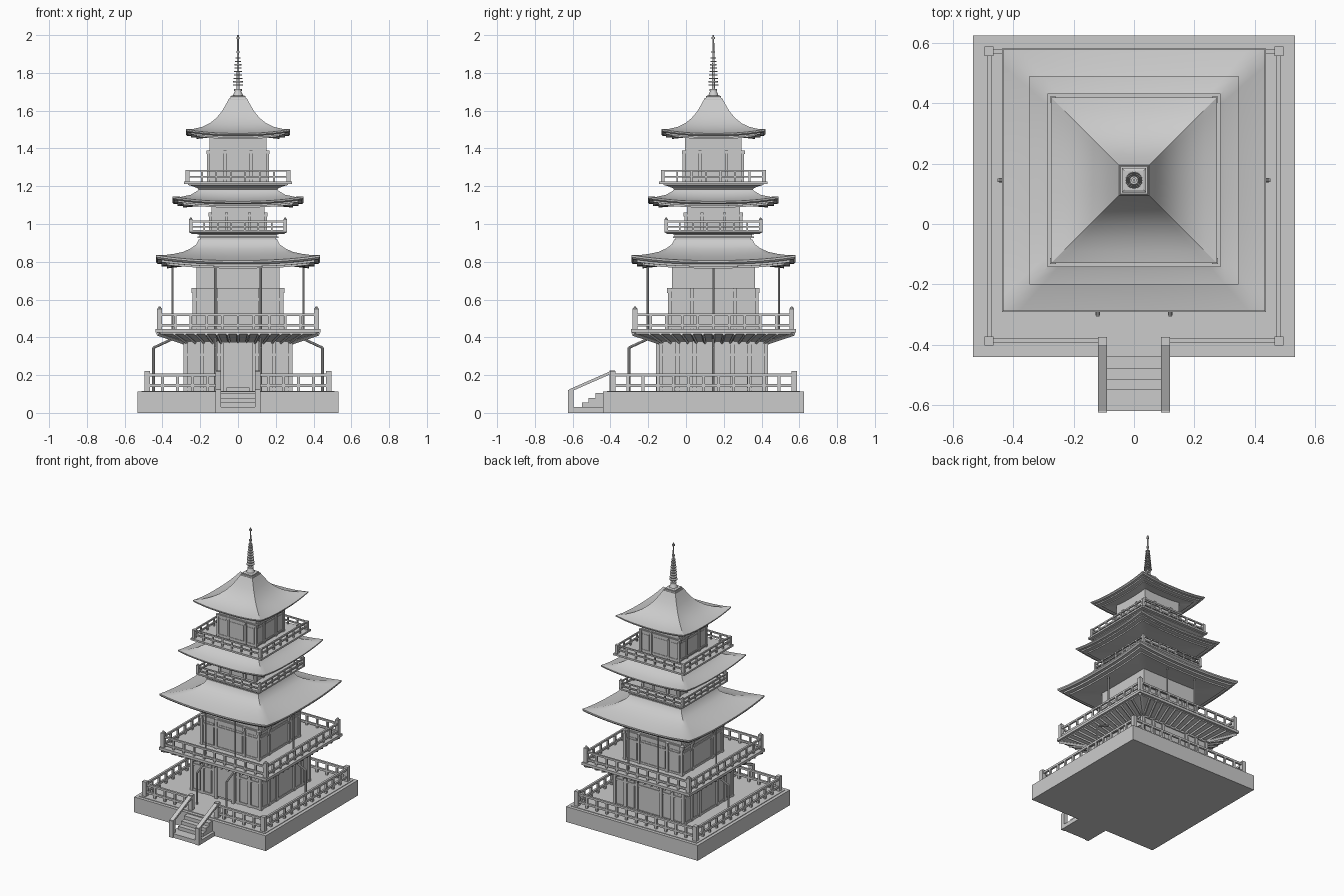
import bpy, bmesh
from math import pi, radians
from mathutils import Vector, Matrix

if "Cube" in bpy.data.objects:
    bpy.data.objects.remove(bpy.data.objects["Cube"])

TY = 0.145   # tower centre in y
BY = 0.0925  # base centre in y


def finish(bm, name, cy=TY, smooth=False):
    bmesh.ops.recalc_face_normals(bm, faces=bm.faces)
    me = bpy.data.meshes.new(name)
    bm.to_mesh(me)
    bm.free()
    ob = bpy.data.objects.new(name, me)
    ob.location.y = cy
    bpy.context.collection.objects.link(ob)
    if smooth:
        bpy.ops.object.select_all(action='DESELECT')
        ob.select_set(True)
        bpy.context.view_layer.objects.active = ob
        bpy.ops.object.shade_smooth_by_angle(angle=radians(30))
    return ob


def box(bm, x0, x1, y0, y1, z0, z1):
    m = Matrix.Translation(((x0 + x1) / 2, (y0 + y1) / 2, (z0 + z1) / 2))
    m = m @ Matrix.Diagonal((x1 - x0, y1 - y0, z1 - z0, 1))
    bmesh.ops.create_cube(bm, size=1, matrix=m)


def post(bm, x, y, w, z0, z1):
    box(bm, x - w, x + w, y - w, y + w, z0, z1)


def rod(bm, a, b, r, r2=None, seg=8):
    a, b = Vector(a), Vector(b)
    m = Matrix.Translation((a + b) / 2) @ (b - a).to_track_quat('Z', 'Y').to_matrix().to_4x4()
    bmesh.ops.create_cone(bm, cap_ends=True, segments=seg, radius1=r,
                          radius2=r if r2 is None else r2, depth=(b - a).length, matrix=m)


def fourfold(bm):
    geom = bm.verts[:] + bm.edges[:] + bm.faces[:]
    for k in (1, 2, 3):
        new = bmesh.ops.duplicate(bm, geom=geom)['geom']
        bmesh.ops.rotate(bm, verts=[g for g in new if isinstance(g, bmesh.types.BMVert)],
                         matrix=Matrix.Rotation(k * pi / 2, 3, 'Z'))


def square_loft(name, profile, lift=0.0, n=16, cy=TY):
    """Sweep a (half width, z) profile round a square, lifting outer corners."""
    bm = bmesh.new()
    r0 = min(p[0] for p in profile)
    r1 = max(p[0] for p in profile)
    if not lift:
        n = 1
    rings = []
    for r, z in profile:
        w = ((r - r0) / (r1 - r0)) ** 1.5 if r1 > r0 else 0
        ring = []
        for k in range(4):
            rot = Matrix.Rotation(k * pi / 2, 3, 'Z')
            for i in range(n):
                u = -1 + 2 * i / n
                ring.append(bm.verts.new(rot @ Vector((u * r, -r, z + lift * w * abs(u) ** 2.5))))
        rings.append(ring)
    for a, b in zip(rings, rings[1:]):
        for i in range(4 * n):
            j = (i + 1) % (4 * n)
            bm.faces.new((a[i], a[j], b[j], b[i]))
    bm.faces.new(rings[0])
    bm.faces.new(rings[-1])
    return finish(bm, name, cy, smooth=bool(lift))


def railing(name, half, z0, zlow, zrail, zpost, n, w, cy=TY, gap=0, pointed=False):
    bm = bmesh.new()
    t = w * 0.5
    for k in range(4):
        sub = bm.verts[:]
        post(bm, -half, -half, w, z0, zpost)
        if pointed:
            rod(bm, (-half, -half, zpost), (-half, -half, zpost + w), w, w * .3)
        g = gap if k == 0 else 0
        for s in ((-half, -g), (g, half)) if g else ((-half, half),):
            for z in (zlow, zrail):
                box(bm, s[0], s[1], -half - t, -half + t, z - t, z + t)
        for i in range(1, n):
            x = -half + 2 * half * i / n
            if abs(x) >= g:
                post(bm, x, -half, w * 0.5, z0, zrail)
        old = set(sub)
        bmesh.ops.rotate(bm, verts=[v for v in bm.verts if v not in old],
                         matrix=Matrix.Rotation(k * pi / 2, 3, 'Z'))
    finish(bm, name, cy)


def storey(name, half, z0, z1, cols, beams, cw):
    """Timber-framed wall: core, columns and horizontal beams."""
    bm = bmesh.new()
    for x in cols:
        post(bm, x, -half, cw, z0, z1)
        post(bm, x, -half - cw * .6, cw * .9, z1 - 2.5 * cw, z1)
    for z in beams:
        box(bm, -half - cw, half + cw, -half - cw * .7, -half + cw, z - cw * .7, z + cw * .7)
    # recessed panel frames between columns
    for a, b in zip(cols, cols[1:]):
        box(bm, a + cw * 2, b - cw * 2, -half - cw * .3, -half, z0 + cw * 2, z1 - cw * 4)
    fourfold(bm)
    post(bm, 0, 0, half, z0, z1)
    finish(bm, name)


# stone base and deck
square_loft("base", [(.533, 0), (.533, .112)], cy=BY)
square_loft("deck", [(.51, .11), (.51, .116)], cy=BY)
railing("base_railing", .48, .112, .145, .2, .222, 12, .015, BY, gap=.105)

# stairs with sloping handrails
bm = bmesh.new()
for i, y in enumerate((-.62, -.55, -.515, -.48)):
    box(bm, -.1, .1, y, -.43, 0, .03 + .025 * i)
for x in (-.105, .105):
    box(bm, x - .015, x + .015, -.625, -.595, 0, .122)
    box(bm, x - .015, x + .015, -.405, -.375, .11, .225)
    box(bm, x - .015, x + .015, -.6, -.44, 0, .03)
    ends = [(-.62, .108), (-.62, .124), (-.39, .225), (-.39, .209)]
    v = [[bm.verts.new((x + d, y, z)) for y, z in ends] for d in (-.015, .015)]
    bm.faces.new(v[0])
    bm.faces.new(v[1])
    for i in range(4):
        bm.faces.new((v[0][i], v[0][i - 1], v[1][i - 1], v[1][i]))
finish(bm, "stairs", 0)

# timber storeys
storey("ground_storey", .278, .11, .39, (-.278, -.19, -.1, .1, .19, .278), (.125, .308, .37), .011)
storey("second_storey", .23, .44, .66, (-.23, -.115, .115, .23), (.455, .6, .65), .01)
square_loft("second_storey_upper_wall", [(.22, .65), (.22, .8)])
storey("third_storey", .145, .965, 1.06, (-.145, -.06, .06, .145), (1.045,), .008)
square_loft("third_storey_upper_wall", [(.14, 1.05), (.14, 1.12)])
storey("fourth_storey", .155, 1.22, 1.39, (-.155, -.07, .07, .155), (1.24, 1.38), .008)
square_loft("fourth_storey_upper_wall", [(.15, 1.38), (.15, 1.48)])

# entrance door and its frame
bm = bmesh.new()
box(bm, -.062, .062, -.3, -.27, .135, .36)
for x in (-.068, .068):
    post(bm, x, -.295, .009, .112, .37)
box(bm, -.077, .077, -.304, -.28, .355, .375)
box(bm, -.004, .004, -.303, -.29, .135, .36)
finish(bm, "entrance_door")

# main balcony: tapered underside, floor and rafters
square_loft("balcony_1_floor", [(.28, .375), (.42, .418), (.42, .426), (.437, .426), (.437, .445)])
bm = bmesh.new()
for i in range(-6, 7):
    x = i * .045
    rod(bm, (x, -.28, .37), (x * 1.25, -.425, .417), .008, seg=4)
rod(bm, (-.28, -.28, .372), (-.425, -.425, .42), .012, seg=4)
fourfold(bm)
finish(bm, "balcony_1_rafters")
railing("balcony_1_railing", .415, .44, .465, .52, .55, 10, .013, pointed=True)

# upper balconies
square_loft("balcony_2_floor", [(.2, .9), (.2, .925), (.215, .925), (.215, .935), (.205, .935),
                                (.205, .945), (.245, .948), (.26, .957), (.26, .968)])
railing("balcony_2_railing", .25, .965, .985, 1.013, 1.025, 7, .009, pointed=True)
square_loft("balcony_3_floor", [(.2, 1.175), (.215, 1.19), (.24, 1.2), (.265, 1.207),
                                (.265, 1.212), (.287, 1.212), (.287, 1.225)])
railing("balcony_3_railing", .268, 1.22, 1.25, 1.282, 1.287, 7, .01)

# curved roofs with layered eaves
square_loft("roof_1", [(.2, .785), (.375, .765), (.375, .775), (.405, .775), (.405, .787),
                       (.425, .787), (.434, .797), (.434, .807), (.39, .815), (.34, .829),
                       (.29, .846), (.25, .868), (.22, .892), (.208, .917)], .028)
square_loft("roof_2", [(.14, 1.1), (.29, 1.087), (.29, 1.096), (.32, 1.096), (.32, 1.105),
                       (.338, 1.105), (.346, 1.112), (.346, 1.12), (.3, 1.127), (.25, 1.145),
                       (.215, 1.17), (.2, 1.192)], .025)
square_loft("roof_3", [(.04, 1.47), (.22, 1.45), (.22, 1.457), (.25, 1.457), (.25, 1.466),
                       (.268, 1.466), (.275, 1.473), (.275, 1.48), (.235, 1.487), (.19, 1.503),
                       (.15, 1.526), (.115, 1.557), (.085, 1.595), (.06, 1.64), (.045, 1.668)], .022)

# rain pipes: lower bent set and upper straight set
bm = bmesh.new()
bm2 = bmesh.new()
for ax, off in ((0, -.12), (0, .12), (1, 0), (-1, 0)):
    def at(d, z):
        return (off, -d, z) if ax == 0 else (ax * d, 0, z)
    rod(bm, at(.447, .112), at(.447, .347), .007)
    rod(bm, at(.447, .345), at(.35, .39), .007)
    rod(bm2, at(.347, .44), at(.347, .785), .006)
for x in (-.12, .12):
    rod(bm2, (x, .347, .44), (x, .347, .785), .006)
finish(bm, "lower_rain_pipes")
finish(bm2, "upper_rain_pipes")

# finial: square cap, bell, mast and rings
square_loft("finial_cap", [(.05, 1.655), (.05, 1.662), (.04, 1.665), (.04, 1.676), (.032, 1.68)])
bm = bmesh.new()
rod(bm, (0, 0, 1.675), (0, 0, 1.705), .03, .016, 16)
rod(bm, (0, 0, 1.705), (0, 0, 1.715), .02, .02, 16)
rod(bm, (0, 0, 1.71), (0, 0, 2.0), .008, .004, 12)
for i in range(9):
    z = 1.735 + i * .018
    rod(bm, (0, 0, z - .003), (0, 0, z + .003), .027 - .0016 * i, seg=16)
for z in (1.91, 1.985):
    rod(bm, (0, 0, z - .006), (0, 0, z + .006), .009, seg=12)
finish(bm, "spire", smooth=True)
